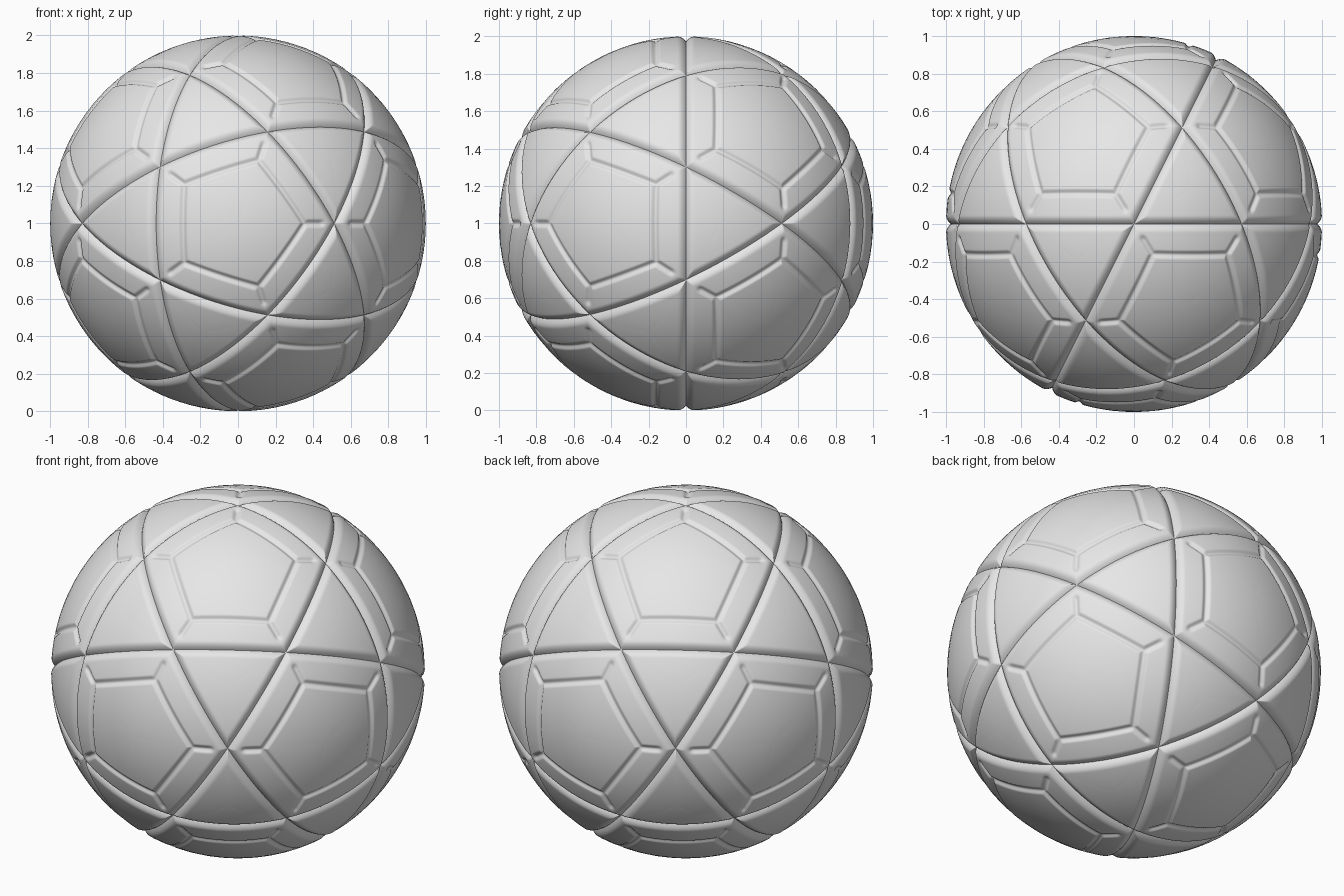
import bpy, bmesh, math
from itertools import combinations
from mathutils import Vector

if "Cube" in bpy.data.objects:
    bpy.data.objects.remove(bpy.data.objects["Cube"], do_unlink=True)

SEAM_WIDTH, SEAM_DEPTH = 0.045, 0.026
GROOVE_WIDTH, GROOVE_DEPTH = 0.026, 0.012
INNER, SPOKE_END = 0.615, 0.80      # groove positions, as a share of the panel radius

# Material
grey = bpy.data.materials.new("light grey")
grey.use_nodes = True
grey.diffuse_color = (0.8, 0.8, 0.8, 1)
grey.node_tree.nodes["Principled BSDF"].inputs["Base Color"].default_value = (0.8, 0.8, 0.8, 1)

# Twelve five-fold axes: pentagon centres, and normals of the seam circles
axes = [Vector((0, -1, 0)), Vector((0, 1, 0))]
for k in range(5):
    a = math.tau * k / 5
    v = Vector((2 * math.cos(a), -1, 2 * math.sin(a))).normalized()
    axes += [v, -v]


def touching(a, b):
    return 0.4 < a.dot(b) < 0.5


def ordered(centre, points):
    """Sort corners counter-clockwise around the outward centre direction."""
    side = centre.orthogonal().normalized()
    up = centre.cross(side)
    return sorted(points, key=lambda p: math.atan2(p.dot(up), p.dot(side)))


def spread(start, end, steps):
    return [start + (end - start) * i / steps for i in range(steps)]


def arc_distance(p, a, b):
    ab = b - a
    s = min(1, max(0, (p - a).dot(ab) / ab.length_squared))
    return (p - (a + ab * s).normalized()).length


def seam_depth(p):
    d = min(abs(p.dot(n)) for n in axes[::2])
    return SEAM_DEPTH * max(0, 1 - d / SEAM_WIDTH) ** 2


def groove_depth(p, arcs):
    d = min((arc_distance(p, a, b) for a, b in arcs), default=1)
    return GROOVE_DEPTH * math.cos(min(1, d / GROOVE_WIDTH) * math.pi / 2) ** 2


def build_panels(name, panels, rings, grooved):
    half = spread(0, 0.1, 8) + [0.1, 0.14, 0.2, 0.3, 0.4]
    across = half + [0.5] + [1 - u for u in reversed(half)]
    n = len(across)
    verts, faces = [], []
    for centre, corners in panels:
        flat = [c / c.dot(centre) for c in ordered(centre, corners)]
        for a, b in zip(flat, flat[1:] + flat[:1]):
            arcs = []
            if grooved:
                ia, ib = centre.lerp(a, INNER), centre.lerp(b, INNER)
                arcs = [(ia, ib), (ia, centre.lerp(a, SPOKE_END)),
                        (ib, centre.lerp(b, SPOKE_END))]
                arcs = [(p.normalized(), q.normalized()) for p, q in arcs]
            base = len(verts)
            for t in rings:
                for u in across:
                    p = centre.lerp(a.lerp(b, u), t).normalized()
                    depth = max(seam_depth(p), groove_depth(p, arcs))
                    verts.append(p * (1 - depth) + Vector((0, 0, 1)))
            for i in range(len(rings) - 1):
                for j in range(n - 1):
                    q = base + i * n + j
                    faces.append((q, q + n, q + n + 1, q + 1))
    mesh = bpy.data.meshes.new(name)
    mesh.from_pydata(verts, [], faces)
    bm = bmesh.new()
    bm.from_mesh(mesh)
    bmesh.ops.remove_doubles(bm, verts=bm.verts, dist=1e-5)
    for f in bm.faces:
        f.smooth = True
    bm.to_mesh(mesh)
    bm.free()
    mesh.materials.append(grey)
    bpy.context.collection.objects.link(bpy.data.objects.new(name, mesh))


# Pentagon panels, each with an inner pentagon groove and short corner spokes
pentagons = [(c, [(c + v).normalized() for v in axes if touching(c, v)]) for c in axes]
pentagon_rings = (spread(0, 0.55, 5) + spread(0.55, 0.68, 12) + spread(0.68, 0.88, 9)
                  + spread(0.88, 1, 10) + [1])
build_panels("pentagon_panels", pentagons, pentagon_rings, True)

# Plain triangle panels between them
triangles = []
for trio in combinations(axes, 3):
    if all(touching(a, b) for a, b in combinations(trio, 2)):
        middle = (trio[0] + trio[1] + trio[2]).normalized()
        triangles.append((middle, [(a + b).normalized() for a, b in combinations(trio, 2)]))
triangle_rings = spread(0, 0.7, 5) + spread(0.7, 1, 12) + [1]
build_panels("triangle_panels", triangles, triangle_rings, False)
